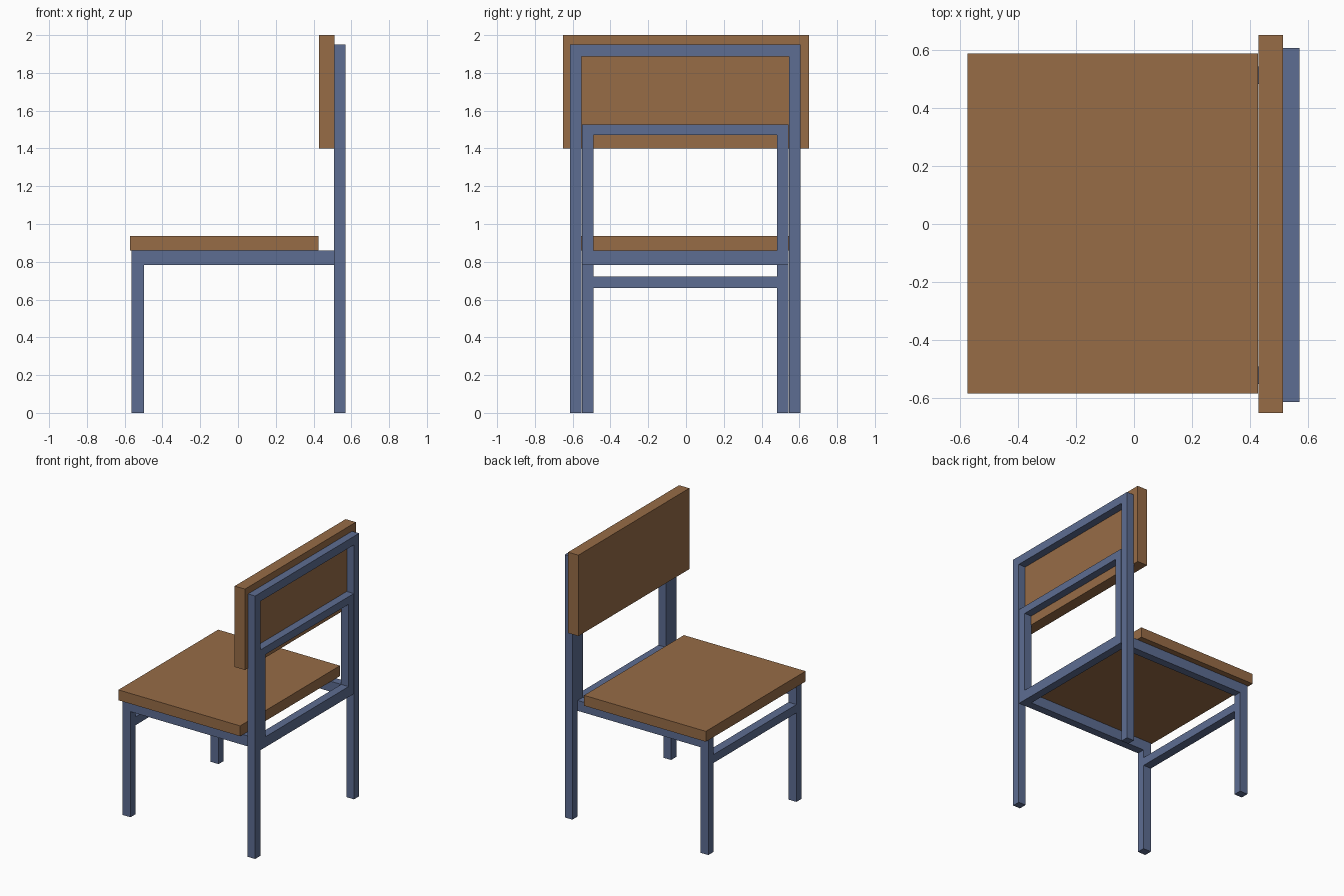
import bpy
import bmesh

if "Cube" in bpy.data.objects:
    bpy.data.objects.remove(bpy.data.objects["Cube"])


def material(name, rgb):
    m = bpy.data.materials.new(name)
    m.diffuse_color = (*rgb, 1.0)
    m.use_nodes = True
    m.node_tree.nodes["Principled BSDF"].inputs["Base Color"].default_value = m.diffuse_color
    return m


wood = material("brown wood", (0.31, 0.15, 0.062))
metal = material("slate blue metal", (0.11, 0.153, 0.287))


def box(name, x, y, z, mat):
    """Axis-aligned box from (min, max) ranges."""
    bm = bmesh.new()
    bmesh.ops.create_cube(bm, size=1.0)
    for v in bm.verts:
        for i, (lo, hi) in enumerate((x, y, z)):
            v.co[i] = (lo + hi) / 2 + v.co[i] * (hi - lo)
    mesh = bpy.data.meshes.new(name)
    bm.to_mesh(mesh)
    bm.free()
    mesh.materials.append(mat)
    ob = bpy.data.objects.new(name, mesh)
    bpy.context.collection.objects.link(ob)
    return ob


BACK = (0.509, 0.57)      # depth of the rear frame
FRONT = (-0.563, -0.497)  # depth of the front legs
RAIL = (0.783, 0.86)      # height of the seat rails
C = -0.004                # the metal frame sits slightly off centre

# Wooden boards
box("seat", (-0.573, 0.426), (-0.583, 0.586), (0.86, 0.937), wood)
box("backrest", (0.428, 0.512), (-0.65, 0.65), (1.40, 2.0), wood)

# Left and right sides of the frame
for side, s in (("left", -1), ("right", 1)):
    outer = sorted((C + s * 0.549, C + s * 0.609))
    inner = sorted((C + s * 0.486, C + s * 0.546))
    box(f"rear_post_{side}", BACK, outer, (0, 1.95), metal)
    box(f"inner_upright_{side}", BACK, inner, (RAIL[1], 1.47), metal)
    box(f"front_leg_{side}", FRONT, inner, (0, RAIL[0]), metal)
    box(f"side_rail_{side}", (FRONT[0], BACK[0]), inner, RAIL, metal)

# Cross bars
box("top_bar", BACK, (C - 0.549, C + 0.549), (1.887, 1.95), metal)
box("middle_bar", BACK, (C - 0.546, C + 0.546), (1.47, 1.527), metal)
box("rear_seat_rail", BACK, (C - 0.546, C + 0.546), RAIL, metal)
box("front_stretcher", FRONT, (C - 0.486, C + 0.486), (0.66, 0.722), metal)
